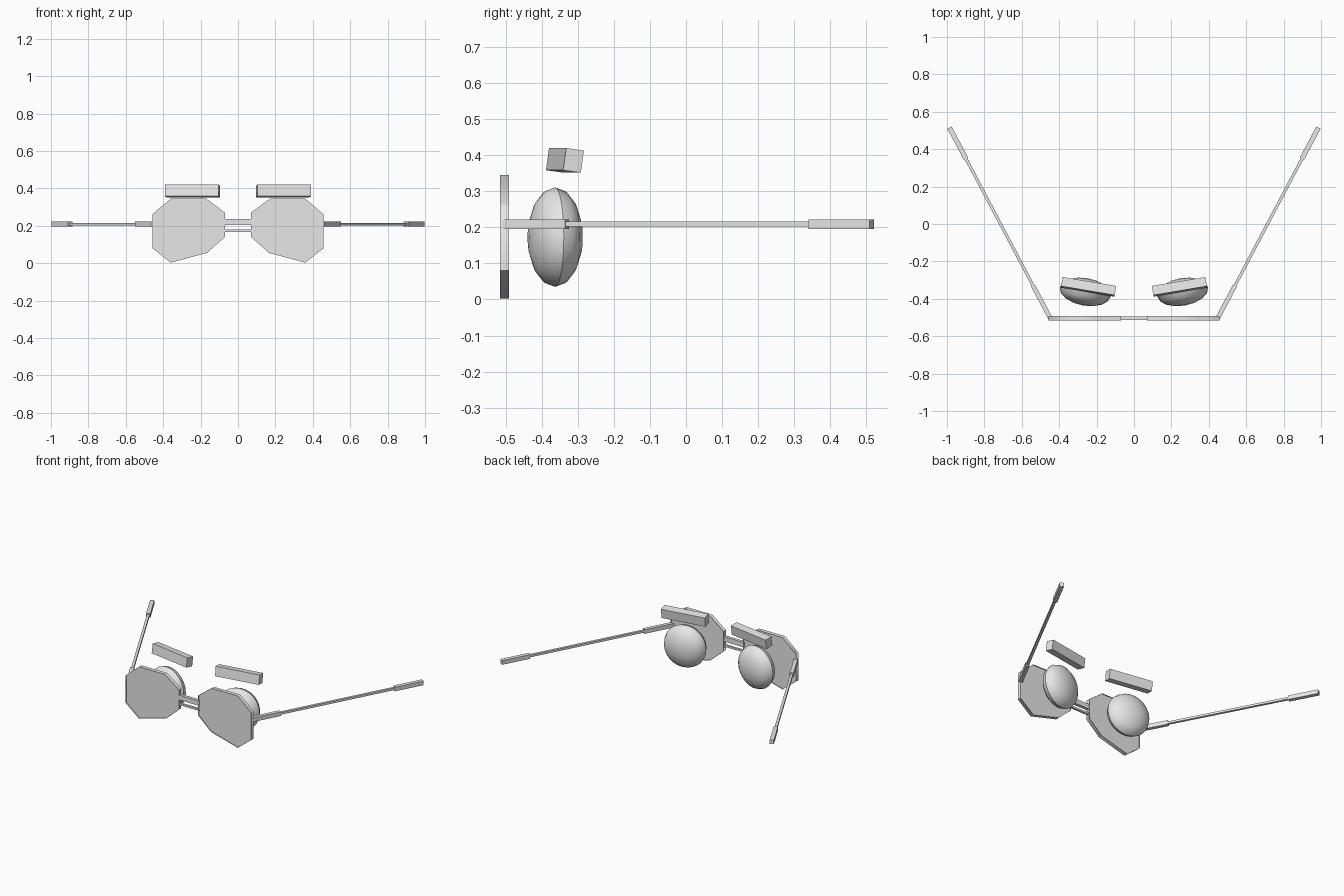
import bpy
import bmesh
from math import radians, atan2
from mathutils import Matrix, Vector

cube = bpy.data.objects.get("Cube")
if cube:
    bpy.data.objects.remove(cube, do_unlink=True)

grey = bpy.data.materials.new("plain_grey")
grey.use_nodes = True
grey.diffuse_color = (0.8, 0.8, 0.8, 1)
grey.node_tree.nodes["Principled BSDF"].inputs["Base Color"].default_value = (0.8, 0.8, 0.8, 1)


def finish(name, bm, smooth=None):
    """Turn a bmesh into a named object."""
    bmesh.ops.recalc_face_normals(bm, faces=bm.faces)
    mesh = bpy.data.meshes.new(name)
    bm.to_mesh(mesh)
    bm.free()
    mesh.materials.append(grey)
    obj = bpy.data.objects.new(name, mesh)
    bpy.context.collection.objects.link(obj)
    if smooth:
        bpy.ops.object.select_all(action='DESELECT')
        obj.select_set(True)
        bpy.context.view_layer.objects.active = obj
        bpy.ops.object.shade_smooth_by_angle(angle=radians(smooth))
    return obj


def box(name, size, centre, rotation=Matrix.Identity(4)):
    bm = bmesh.new()
    bmesh.ops.create_cube(bm, size=1)
    bm.transform(Matrix.Translation(centre) @ rotation @ Matrix.Diagonal((*size, 1)))
    return finish(name, bm)


# Eight-sided outline of one glass, as (x, z)
OUTLINE = [(0.17, 0.345), (0.36, 0.345), (0.457, 0.262), (0.457, 0.08),
           (0.36, 0.003), (0.165, 0.055), (0.07, 0.14), (0.07, 0.27)]
FRAME_Y = -0.504


def glass(name, side, thickness, keep_rim):
    """Inset the outline, keep either its rim or its middle, and thicken it."""
    bm = bmesh.new()
    face = bm.faces.new([bm.verts.new((side * x, 0, z)) for x, z in OUTLINE])
    rim = bmesh.ops.inset_individual(bm, faces=[face], thickness=0.028)["faces"]
    middle = [f for f in bm.faces if f not in rim]
    bmesh.ops.delete(bm, geom=middle if keep_rim else rim, context='FACES')
    flat = list(bm.faces)
    result = bmesh.ops.extrude_face_region(bm, geom=flat, use_keep_orig=True)
    moved = [v for v in result["geom"] if isinstance(v, bmesh.types.BMVert)]
    bmesh.ops.translate(bm, verts=moved, vec=(0, thickness, 0))
    bmesh.ops.translate(bm, verts=bm.verts, vec=(0, FRAME_Y - thickness / 2, 0))
    return finish(name, bm, smooth=50)


for label, s in (("left", 1), ("right", -1)):
    # Rim and lens
    glass(label + "_rim", s, 0.025, True)
    glass(label + "_lens", s, 0.009, False)

    # Temple arm: thick hinge, thin rod and thick ear tip along one line
    start, end = Vector((s * 0.448, -0.503, 0.209)), Vector((s * 0.986, 0.515, 0.209))
    along = end - start
    turn = Matrix.Rotation(-atan2(along.x, along.y), 4, 'Z')
    for part, a, b, width, height in (("hinge", 0, 0.17, 0.024, 0.027),
                                      ("arm", 0.165, 0.84, 0.016, 0.014),
                                      ("ear_tip", 0.834, 1, 0.026, 0.027)):
        box(f"{label}_{part}", (width, along.length * (b - a), height),
            start + along * (a + b) / 2, turn)

    # Flattened eye, turned slightly outwards
    bm = bmesh.new()
    bmesh.ops.create_uvsphere(bm, u_segments=24, v_segments=8, radius=1)
    bm.transform(Matrix.Translation((s * 0.26, -0.363, 0.173))
                 @ Matrix.Rotation(s * radians(10), 4, 'Z')
                 @ Matrix.Diagonal((0.138, 0.074, 0.138, 1))
                 @ Matrix.Rotation(radians(90), 4, 'X'))
    finish(label + "_eye", bm, smooth=35)

    # Eyebrow block, leaning back
    box(label + "_eyebrow", (0.29, 0.05, 0.062), (s * 0.243, -0.336, 0.386),
        Matrix.Rotation(s * radians(9.5), 4, 'Z') @ Matrix.Rotation(radians(-8), 4, 'X'))

# Two bridge bars between the rims
box("upper_bridge", (0.15, 0.02, 0.032), (0, FRAME_Y, 0.219))
box("lower_bridge", (0.15, 0.014, 0.012), (0, FRAME_Y, 0.174))
